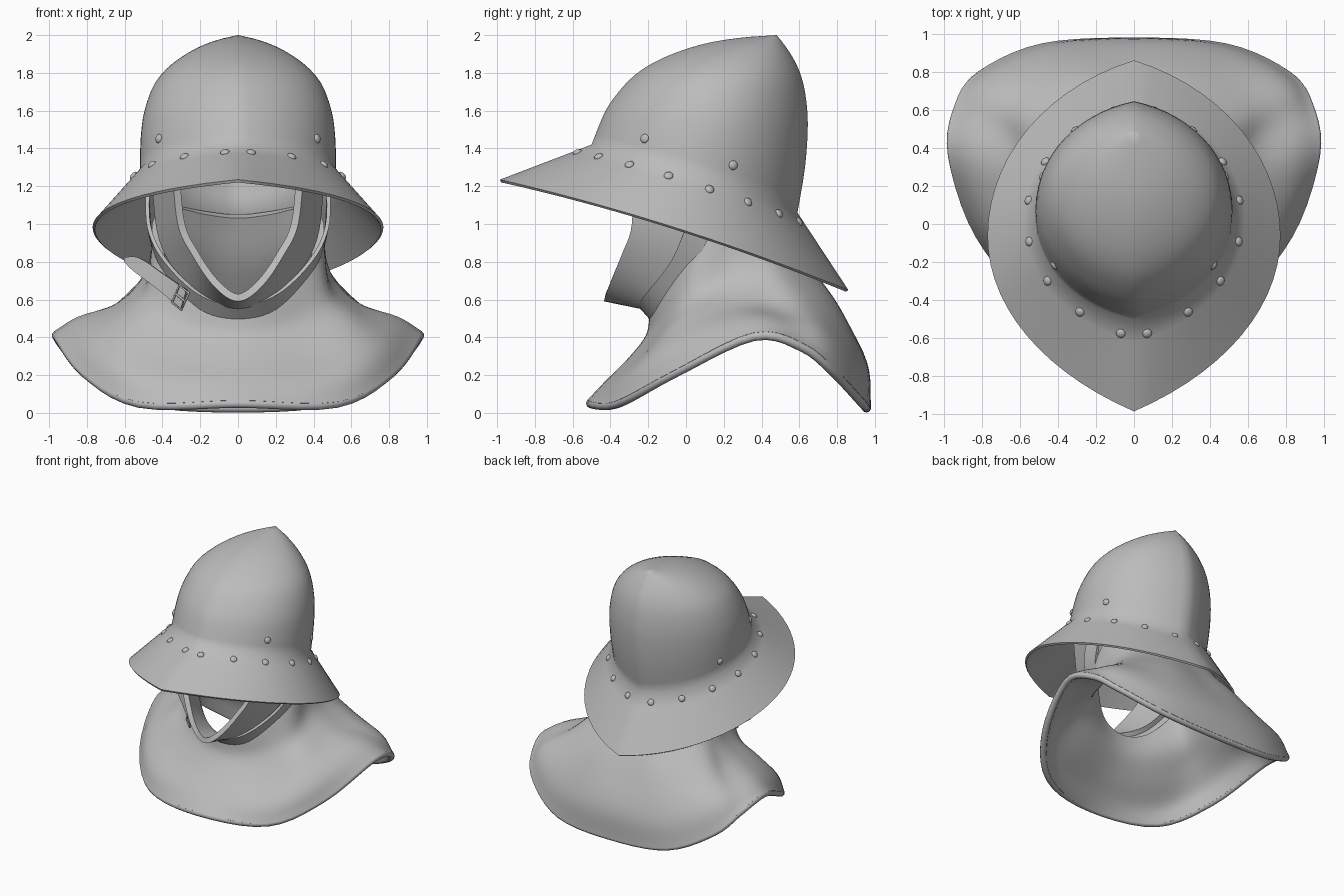
import bpy, bmesh, math
from mathutils import Vector

if "Cube" in bpy.data.objects:
    bpy.data.objects.remove(bpy.data.objects["Cube"])

steel = bpy.data.materials.new("grey steel")
steel.use_nodes = True
steel.diffuse_color = (0.5, 0.5, 0.5, 1)
steel.node_tree.nodes["Principled BSDF"].inputs["Base Color"].default_value = (0.5, 0.5, 0.5, 1)


def spline(points, steps, mirrored=False):
    """Smooth curve through points; mirrored ends cross x = 0 without a kink."""
    pts = [Vector(p) for p in points]
    flip = lambda p: Vector((-p[0], *p[1:]))
    ends = []
    for end, inner in ((pts[0], pts[1]), (pts[-1], pts[-2])):
        ends.append(flip(inner) if mirrored and end[0] == 0 else end * 2 - inner)
    pts = [ends[0]] + pts + [ends[1]]
    out = []
    for a, b, c, d in zip(pts, pts[1:], pts[2:], pts[3:]):
        for i in range(steps):
            t = i / steps
            out.append(b + (c - a) * (t / 2) + (a * 2 - b * 5 + c * 4 - d) * (t * t / 2)
                       + (b * 3 - a - c * 3 + d) * (t ** 3 / 2))
    return out + [pts[-2]]


def finish(obj, angle=50):
    bpy.ops.object.select_all(action='DESELECT')
    obj.select_set(True)
    bpy.context.view_layer.objects.active = obj
    bpy.ops.object.convert(target='MESH')
    obj.data.materials.clear()
    obj.data.materials.append(steel)
    bpy.ops.object.shade_smooth_by_angle(angle=math.radians(angle))
    return obj


def loft(name, rows, thickness, mirror=True, offset=0):
    """Sheet through rows of points, mirrored across x and thickened."""
    bm = bmesh.new()
    grid = [[bm.verts.new(p) for p in row] for row in rows]
    for low, high in zip(grid, grid[1:]):
        for i in range(len(low) - 1):
            bm.faces.new((low[i], low[i + 1], high[i + 1], high[i]))
    bmesh.ops.remove_doubles(bm, verts=bm.verts, dist=0.0005)
    mesh = bpy.data.meshes.new(name)
    bm.to_mesh(mesh)
    bm.free()
    obj = bpy.data.objects.new(name, mesh)
    bpy.context.collection.objects.link(obj)
    if mirror:
        obj.modifiers.new("mirror", 'MIRROR').merge_threshold = 0.001
    solid = obj.modifiers.new("thickness", 'SOLIDIFY')
    solid.thickness = thickness
    solid.offset = offset
    return finish(obj)


def tube(name, path, radius, cyclic=False):
    curve = bpy.data.curves.new(name, 'CURVE')
    curve.dimensions = '3D'
    curve.bevel_depth = radius
    curve.bevel_resolution = 3
    line = curve.splines.new('POLY')
    line.points.add(len(path) - 1)
    for point, co in zip(line.points, path):
        point.co = (*co, 1)
    line.use_cyclic_u = cyclic
    obj = bpy.data.objects.new(name, curve)
    bpy.context.collection.objects.link(obj)
    return finish(obj)


def half_ring(front, back, width, bulge, kf, kb, n=28):
    """Half oval from front to back; kf and kb set how pointed the ends are."""
    row = []
    for i in range(n + 1):
        a = math.pi * i / n
        k = kf if i < n / 2 else kb
        a = math.pi / 2 + (a - math.pi / 2) * (1 - 2 * k / math.pi)
        x = width * max(0, math.sin(a) - math.sin(k)) / (1 - math.sin(k))
        s = (1 - math.cos(a) / math.cos(k)) / 2
        if i in (0, n):
            x = 0
        row.append(Vector((x, front[0] + (back[0] - front[0]) * s,
                           front[1] + (back[1] - front[1]) * s + bulge * 4 * s * (1 - s))))
    return row


# Helmet: pointed brim, then a crown rising to the rear peak
# Stations: front y, front z, back y, back z, half width, bulge
crown = [(-.50, 1.42, .59, 1.06, .52, .03), (-.44, 1.57, .63, 1.30, .515, .02),
         (-.38, 1.67, .645, 1.53, .495, 0), (-.27, 1.79, .63, 1.70, .44, 0),
         (-.12, 1.88, .60, 1.81, .35, 0), (.08, 1.95, .56, 1.89, .235, 0),
         (.28, 1.985, .52, 1.95, .12, 0), (.48, 2, .48, 2, 0, 0)]
crown_rows = [half_ring(s[:2], s[2:4], max(0, s[4]), s[5], .2, .25) for s in spline(crown, 3)]
brim_edge = half_ring((-.985, 1.235), (.86, .65), .77, .04, .6, .35)
brim_rows = [[p.lerp(q, t / 4) for p, q in zip(brim_edge, crown_rows[0])] for t in range(4)]
helmet = loft("helmet", brim_rows + crown_rows, 0.016, offset=-1)

# Rivets: a row under the crease, and two pairs on the crown
rivets = [(.07, -.565, 1.385), (.28, -.455, 1.36), (.45, -.295, 1.32), (.545, -.09, 1.26),
          (.555, .13, 1.19), (.465, .335, 1.12), (.3, .485, 1.05), (.1, .58, 1),
          (.415, -.22, 1.445), (.53, .27, 1.295)]
for side, label in ((1, "left"), (-1, "right")):
    for x, y, z in rivets:
        hit, spot, normal, face = helmet.closest_point_on_mesh((side * x * 1.04, y * 1.03, z + .01))
        bpy.ops.mesh.primitive_uv_sphere_add(segments=12, ring_count=8, radius=.025, location=spot)
        rivet = bpy.context.object
        rivet.name = label + "_rivet"
        rivet.rotation_euler = normal.to_track_quat('Z', 'Y').to_euler()
        rivet.scale.z = .6
        finish(rivet)

# Shoulder mantle: meridians from front to back, each from rim to neck
meridians = [
    [(0, -.505, .05), (0, -.41, .15), (0, -.29, .27), (0, -.19, .4), (0, -.165, .53)],
    [(.52, -.36, .05), (.48, -.32, .17), (.38, -.21, .3), (.27, -.13, .44), (.22, -.12, .59)],
    [(.81, -.06, .21), (.74, -.07, .33), (.6, -.04, .45), (.46, 0, .57), (.39, .02, .79)],
    [(.955, .36, .405), (.83, .31, .48), (.62, .23, .55), (.46, .2, .7), (.43, .18, .98)],
    [(.92, .62, .345), (.82, .56, .455), (.61, .43, .57), (.46, .34, .75), (.4, .31, 1.05)],
    [(.8, .785, .21), (.75, .735, .4), (.58, .61, .575), (.41, .47, .785), (.34, .4, 1.09)],
    [(.48, .925, .06), (.44, .895, .28), (.31, .77, .56), (.21, .59, .81), (.18, .48, 1.06)],
    [(0, .955, .026), (0, .935, .26), (0, .795, .53), (0, .62, .8), (0, .52, 1.04)]]
columns = [spline(m, 5) for m in meridians]
mantle_rows = [spline(row, 5, mirrored=True) for row in zip(*columns)]
loft("mantle", mantle_rows, 0.05)
rim = mantle_rows[0]
tube("mantle_rim", rim + [Vector((-p.x, p.y, p.z)) for p in rim[-2:0:-1]], .0243, cyclic=True)

# Straps: each is a band between two edges
chin_front = [(0, -.43, .61), (.12, -.4, .69), (.23, -.33, .85), (.3, -.28, 1), (.33, -.28, 1.28)]
chin_back = [(0, -.235, .57), (.12, -.21, .6), (.27, -.12, .7), (.4, .01, .92), (.44, .05, 1.25)]
neck_front = [(0, -.25, .575), (.2, -.21, .63), (.38, -.08, .8), (.47, 0, .98), (.48, .12, 1.22)]
neck_back = [(0, -.17, .485), (.2, -.13, .53), (.37, 0, .7), (.46, .12, .93), (.48, .24, 1.18)]
for name, first, second, thick in (("chin_strap", chin_front, chin_back, .04),
                                   ("neck_strap", neck_front, neck_back, .02)):
    loft(name, [spline(second, 6, True), spline(first, 6, True)], thick)

# Loose strap tail with a square buckle, lying against the mantle
tail_top = [(-.27, -.19, .65), (-.4, -.1, .74), (-.52, -.03, .82), (-.6, .01, .825)]
tail_low = [(-.3, -.17, .55), (-.43, -.09, .66), (-.55, -.02, .75), (-.6, .01, .8)]
loft("strap_tail", [spline(tail_low, 4), spline(tail_top, 4)], .015, mirror=False)
center, along, across = Vector((-.305, -.185, .61)), Vector((-.025, .015, .02)), Vector((.02, -.01, .045))
frame = [center + along * i + across * j for i, j in ((1, 1), (1, -1), (-1, -1), (-1, 1))]
tube("buckle", frame, .007, cyclic=True)
tube("buckle_prong", [center - along, center + along], .006)
